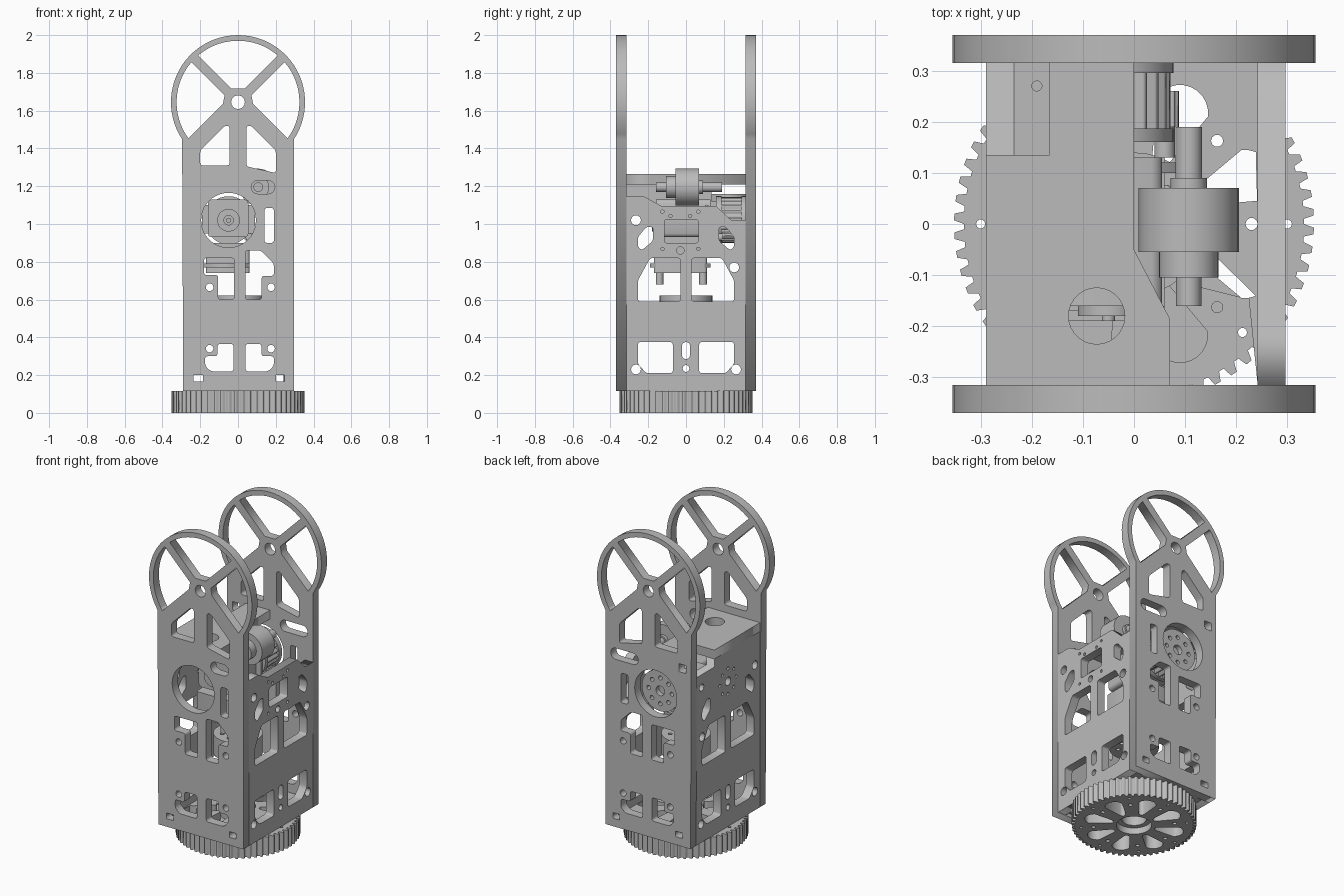
import bpy
from math import sin, cos, asin, radians, degrees, pi
from mathutils import Matrix, Vector

cube = bpy.data.objects.get("Cube")
if cube:
    bpy.data.objects.remove(cube, do_unlink=True)

grey = bpy.data.materials.new("plain grey")
grey.use_nodes = True
grey.diffuse_color = (0.5, 0.5, 0.5, 1)
grey.node_tree.nodes["Principled BSDF"].inputs["Base Color"].default_value = (0.5, 0.5, 0.5, 1)

# Drawing planes: XZ (facing front), YZ (facing side), XY (facing up)
FRONT = Matrix(((1, 0, 0), (0, 0, -1), (0, 1, 0))).to_4x4()
SIDE = Matrix(((0, 0, 1), (1, 0, 0), (0, 1, 0))).to_4x4()
TOP = Matrix.Identity(4)
AXIS = {id(FRONT): 1, id(SIDE): 0, id(TOP): 2}


def circle(x, y, r, n=28):
    return [(x + r * cos(2 * pi * i / n), y + r * sin(2 * pi * i / n)) for i in range(n)]


def arc(x, y, r, a0, a1, n=20):
    steps = [radians(a0 + (a1 - a0) * i / n) for i in range(n + 1)]
    return [(x + r * cos(a), y + r * sin(a)) for a in steps]


def rect(x0, x1, y0, y1):
    return [(x0, y0), (x1, y0), (x1, y1), (x0, y1)]


def rounded(points, r=0.012):
    """Round every corner of a polygon slightly."""
    out = []
    for i, p in enumerate(points):
        p = Vector(p)
        a = (Vector(points[i - 1]) - p).normalized() * r
        b = (Vector(points[(i + 1) % len(points)]) - p).normalized() * r
        out += [p + a, p + (a + b) * 0.29, p + b]
    return out


def slot(x0, x1, y, r):
    return arc(x1, y, r, -90, 90, 10) + arc(x0, y, r, 90, 270, 10)


def mirror(points, axis=0.0):
    return [(2 * axis - x, y) for x, y in points]


def ring(x, y, r, hole, n, turn=0):
    return [circle(px, py, hole, 10) for px, py in
            arc(x, y, r, turn, turn + 360, n)[:-1]]


def teeth(x, y, r0, r1, n):
    """Outline of a toothed wheel."""
    out = []
    for i in range(n):
        for f, r in ((0, r0), (0.3, r0), (0.45, r1), (0.8, r1)):
            a = 2 * pi * (i + f) / n
            out.append((x + r * cos(a), y + r * sin(a)))
    return out


def plate(name, plane, lo, hi, outline, holes=()):
    """Extrude an outline with holes between two positions along its plane normal."""
    data = bpy.data.curves.new(name, 'CURVE')
    data.dimensions = '2D'
    data.fill_mode = 'BOTH'
    data.extrude = (hi - lo) / 2
    for points in [outline, *holes]:
        s = data.splines.new('POLY')
        s.points.add(len(points) - 1)
        for v, p in zip(s.points, points):
            v.co = (p[0], p[1], 0, 1)
        s.use_cyclic_u = True
    ob = bpy.data.objects.new(name, data)
    bpy.context.collection.objects.link(ob)
    offset = Vector((0, 0, 0))
    offset[AXIS[id(plane)]] = (lo + hi) / 2
    ob.matrix_world = Matrix.Translation(offset) @ plane
    bpy.ops.object.select_all(action='DESELECT')
    ob.select_set(True)
    bpy.context.view_layer.objects.active = ob
    bpy.ops.object.convert(target='MESH')
    ob.data.materials.clear()
    ob.data.materials.append(grey)
    return ob


def disc(name, plane, lo, hi, x, y, r, holes=()):
    return plate(name, plane, lo, hi, circle(x, y, r, 36), holes)


# Front and back plates with spoked half wheels
WZ, WR, RIM = 1.645, 0.355, 0.325


def sector(a0, a1, h0, h1, r=0.08, outer=RIM):
    d0, d1 = degrees(asin(h0 / outer)), degrees(asin(h1 / outer))
    i0, i1 = degrees(asin(h0 / r)), degrees(asin(h1 / r))
    return arc(0, WZ, outer, a0 + d0, a1 - d1) + arc(0, WZ, r, a1 - i1, a0 + i0, 1)


half = degrees(asin((1.449 - WZ) / WR))
face = [(-0.29, 0.115), (0.296, 0.115)] + arc(0, WZ, WR, half, 180 - half, 48)
low = [(0.04, 0.22), (0.16, 0.22), (0.19, 0.25), (0.19, 0.3), (0.125, 0.3), (0.125, 0.365), (0.04, 0.365)]
shared = [
    circle(0, WZ, 0.036),
    sector(45, 135, 0.025, 0.025),
    sector(135, 225, 0.025, 0.05),
    sector(-45, 45, 0.05, 0.025),
    rounded([(-0.2, 1.31), (-0.045, 1.31), (-0.045, 1.52), (-0.07, 1.52), (-0.2, 1.39)]),
    rounded([(0.045, 1.305), (0.2, 1.27), (0.2, 1.39), (0.07, 1.52), (0.045, 1.52)]),
    circle(-0.05, 1.02, 0.145, 40),
    rounded(rect(0.14, 0.19, 0.9, 1.085)),
    rounded([(-0.18, 0.73), (-0.105, 0.73), (-0.105, 0.6), (-0.02, 0.6), (-0.02, 0.82), (-0.18, 0.82)]),
    rounded([(0.04, 0.6), (0.125, 0.6), (0.125, 0.725), (0.19, 0.725), (0.19, 0.79), (0.12, 0.86), (0.04, 0.86)]),
    rounded(low), rounded(mirror(low, 0.008)),
    rect(-0.235, -0.185, 0.165, 0.2), rect(0.2, 0.245, 0.165, 0.2),
]
shared += [circle(x, z, 0.02, 16) for x in (-0.15, 0.175) for z in (0.34, 0.665)]
plate("front_plate", FRONT, -0.37, -0.315, face, shared + [slot(0.105, 0.16, 1.195, 0.035)])
plate("back_plate", FRONT, 0.315, 0.37, face,
      shared + [slot(0.105, 0.225, 1.195, 0.035), rect(-0.26, -0.21, 1.2, 1.25)])

# Side plates
window = [(0.03, 0.59), (0.255, 0.59), (0.255, 0.7), (0.19, 0.82), (0.03, 0.82)]
foot = [(0.07, 0.21), (0.21, 0.21), (0.255, 0.26), (0.255, 0.375), (0.07, 0.375)]
vent = [(0.235, 0.86), (0.255, 0.88), (0.255, 0.93), (0.21, 0.985), (0.175, 0.985), (0.175, 0.91)]
side_holes = []
for shape in (window, foot, vent):
    side_holes += [rounded(shape), rounded(mirror(shape))]
side_holes += [circle(y, z, 0.026, 16) for y, z in
               ((-0.265, 0.23), (0.265, 0.23), (0.255, 0.77), (-0.265, 1.02))]
side_holes += [circle(0, 0.235, 0.018, 14),
               [(x, y) for y, x in slot(0.307, 0.353, 0, 0.022)]]
pins = [circle(s * y - 0.03, z, 0.009, 10) for s in (-1, 1)
        for y, z in ((0.095, 1.065), (0.095, 0.868), (0.052, 1.043))]
plate("left_side_plate", SIDE, 0.242, 0.296,
      [(-0.315, 0.115), (0.315, 0.115), (0.315, 1.02), (0.24, 1.02), (0.16, 1.095),
       (-0.13, 1.095), (-0.22, 1.145), (-0.315, 1.145)],
      side_holes + pins + [rounded(rect(-0.115, 0.065, 0.9, 1.025)), circle(-0.03, 0.86, 0.02, 14)])
plate("right_side_plate", SIDE, -0.29, -0.235,
      [(-0.315, 0.115), (0.315, 0.115), (0.315, 1.16), (0.135, 1.16), (0.135, 1.21), (-0.315, 1.21)],
      side_holes + [circle(0, 1.02, 0.026, 16), circle(0.26, 1.08, 0.022, 14)]
      + ring(0, 1.02, 0.08, 0.01, 8))

# Top cover with a lowered rear corner
plate("top_cover", TOP, 1.21, 1.265,
      [(-0.29, -0.315), (0.07, -0.315), (0.07, -0.185), (0, -0.05), (0, 0.315),
       (-0.165, 0.315), (-0.165, 0.135), (-0.29, 0.135)], [circle(-0.073, -0.18, 0.055)])
plate("corner_ledge", TOP, 1.12, 1.16, rect(-0.235, -0.165, 0.135, 0.315),
      [circle(-0.19, 0.27, 0.01, 12)])

# Toothed turntable and floor with shared teardrop windows
petals = []
for k in range(8):
    turn = Matrix.Rotation(radians(22.5 + 45 * k), 2)
    lobe = arc(0.235, 0, 0.055, -75, 75, 10) + arc(0.14, 0, 0.018, 105, 255, 4)
    petals.append([turn @ Vector(p) for p in lobe])
base_holes = petals + ring(0, 0, 0.23, 0.012, 8) + [circle(0, 0, 0.1)]
plate("turntable_gear", TOP, 0, 0.115, teeth(0, 0, 0.333, 0.352, 60),
      base_holes + ring(0, 0, 0.3, 0.009, 8))
plate("floor_plate", TOP, 0.115, 0.165, rect(-0.235, 0.242, -0.315, 0.315), base_holes)
disc("turntable_bearing", TOP, 0.04, 0.15, 0, 0, 0.1, [circle(0, 0, 0.07)])

# Lower drive: horn disc and downward servo
disc("lower_horn", TOP, 0.5, 0.622, 0, 0, 0.14, [circle(0, 0, 0.03)] + ring(0, 0, 0.09, 0.012, 8))
plate("lower_servo_body", TOP, 0.74, 0.9, rounded(rect(-0.17, 0.06, -0.17, 0.11)))
plate("lower_servo_flange", TOP, 0.77, 0.79, rect(-0.18, 0.06, -0.19, 0.13))
for y in (-0.14, 0.09):
    disc("servo_foot", TOP, 0.68, 0.75, 0, y, 0.02)

# Upper servo with front boss and rear toothed drum
plate("upper_servo_body", FRONT, -0.16, 0.13, rounded(rect(-0.16, 0.055, 0.93, 1.13), 0.02))
plate("upper_servo_flange", FRONT, 0.1, 0.12, rect(-0.19, 0.09, 0.95, 1.1))
disc("servo_boss", FRONT, -0.18, -0.16, -0.05, 1.02, 0.06, [circle(-0.05, 1.02, 0.025)])
disc("servo_pin", FRONT, -0.19, -0.16, -0.05, 1.02, 0.013)
disc("drum_inner_flange", FRONT, 0.16, 0.187, -0.05, 1.02, 0.127)
plate("drum", FRONT, 0.187, 0.295, teeth(-0.05, 1.02, 0.108, 0.122, 24))
disc("drum_horn", FRONT, 0.295, 0.325, -0.05, 1.02, 0.127,
     [circle(-0.05, 1.02, 0.03)] + ring(-0.05, 1.02, 0.08, 0.013, 8))

# Potentiometer-like turned part at the top
for label, lo, hi, r in (("nub", -0.16, -0.105, 0.025), ("collar", -0.105, -0.055, 0.058),
                         ("drum", -0.055, 0.07, 0.098), ("neck", 0.07, 0.09, 0.036),
                         ("shaft", 0.09, 0.19, 0.026)):
    disc("sensor_" + label, FRONT, lo, hi, 0.107, 1.195, r)

# Small toothed pinion on a stub
disc("pinion_stub", FRONT, 0.13, 0.19, 0.06, 0.93, 0.02)
plate("pinion", FRONT, 0.19, 0.26, teeth(0.06, 0.93, 0.022, 0.028, 12))
